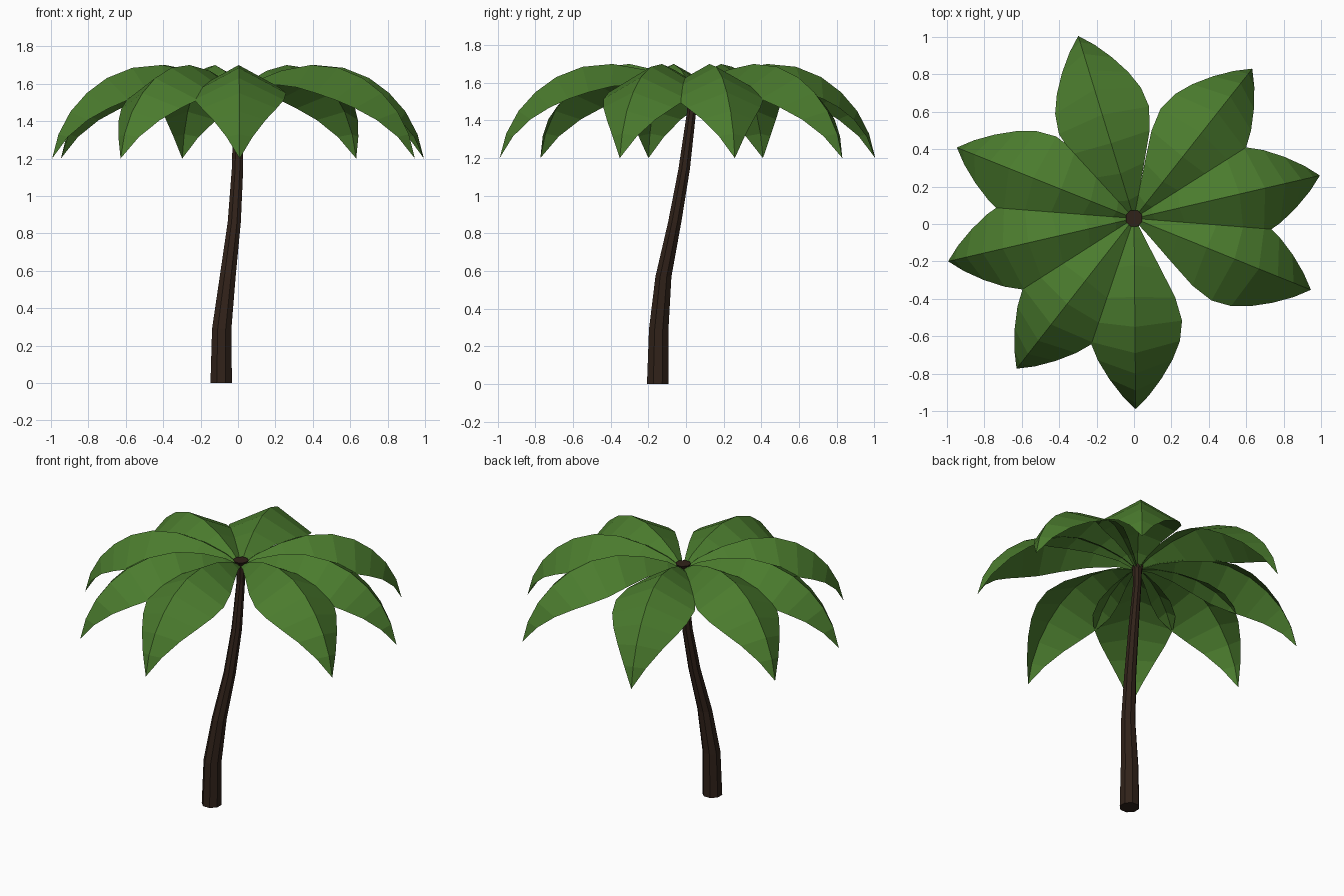
import bpy, bmesh, math
from mathutils import Vector, Matrix

cube = bpy.data.objects.get("Cube")
if cube:
    bpy.data.objects.remove(cube, do_unlink=True)


def make_material(name, color):
    mat = bpy.data.materials.new(name)
    mat.use_nodes = True
    mat.diffuse_color = color
    shader = mat.node_tree.nodes["Principled BSDF"]
    shader.inputs["Base Color"].default_value = color
    shader.inputs["Roughness"].default_value = 0.9
    return mat


def make_object(name, bm, mat):
    mesh = bpy.data.meshes.new(name)
    bm.to_mesh(mesh)
    bm.free()
    mesh.materials.append(mat)
    obj = bpy.data.objects.new(name, mesh)
    bpy.context.collection.objects.link(obj)
    return obj


def bridge(bm, a, b):
    """Join two closed rings of vertices with quads."""
    n = len(a)
    for i in range(n):
        j = (i + 1) % n
        bm.faces.new((a[i], a[j], b[j], b[i]))


bark = make_material("bark", (0.03, 0.016, 0.01, 1))
green = make_material("leaf_green", (0.07, 0.2, 0.027, 1))

# Curved, tapering trunk: x, y, z, radius of each ring
TRUNK = [(-0.09, -0.15, 0, 0.062), (-0.087, -0.145, 0.29, 0.056),
         (-0.055, -0.12, 0.57, 0.046), (-0.02, -0.06, 0.86, 0.038),
         (-0.003, -0.01, 1.14, 0.033), (0, 0.03, 1.45, 0.026),
         (0, 0.03, 1.55, 0.03), (0, 0.03, 1.59, 0.047)]
SIDES = 8
bm = bmesh.new()
rings = []
for x, y, z, r in TRUNK:
    angles = [math.tau * (i + 0.5) / SIDES for i in range(SIDES)]
    rings.append([bm.verts.new((x + r * math.cos(a), y + r * math.sin(a), z))
                  for a in angles])
for lower, upper in zip(rings, rings[1:]):
    bridge(bm, lower, upper)
bm.faces.new(rings[0][::-1])
bm.faces.new(rings[-1])
make_object("trunk", bm, bark)

# Arched leaf: distance from crown, midrib height, half width
LEAF = [(0.01, 1.56, 0.012), (0.1, 1.615, 0.06), (0.25, 1.67, 0.14),
        (0.42, 1.7, 0.217), (0.58, 1.685, 0.252), (0.72, 1.63, 0.24),
        (0.83, 1.55, 0.2), (0.92, 1.45, 0.14), (0.985, 1.33, 0.07),
        (1.02, 1.2, 0)]
FOLD = 0.55  # drop of the leaf edge per unit of half width


def make_leaf(name, angle):
    bm = bmesh.new()
    rib = [Vector((r, 0, z)) for r, z, _ in LEAF]
    rows = []
    for i, p in enumerate(rib[:-1]):
        along = (rib[i + 1] - rib[max(i - 1, 0)]).normalized()
        down = Vector((along.z, 0, -along.x))
        w = LEAF[i][2]
        rows.append([bm.verts.new(p + Vector((0, s * w, 0)) + down * abs(s) * w * FOLD)
                     for s in (-1, 0, 1)])
    for a, b in zip(rows, rows[1:]):
        for k in (0, 1):
            bm.faces.new((a[k], b[k], b[k + 1], a[k + 1]))
    # Pointed tip
    tip = bm.verts.new(rib[-1])
    for k in (0, 1):
        bm.faces.new((rows[-1][k], tip, rows[-1][k + 1]))
    bm.transform(Matrix.Translation((0, 0.03, 0)) @ Matrix.Rotation(math.radians(angle), 4, 'Z'))
    make_object(name, bm, green)


# Crown of leaves
for n, angle in enumerate((13, 51.7, 107, 158.2, 193, 232, 270.5, 338), 1):
    make_leaf(f"leaf_{n}", angle)
